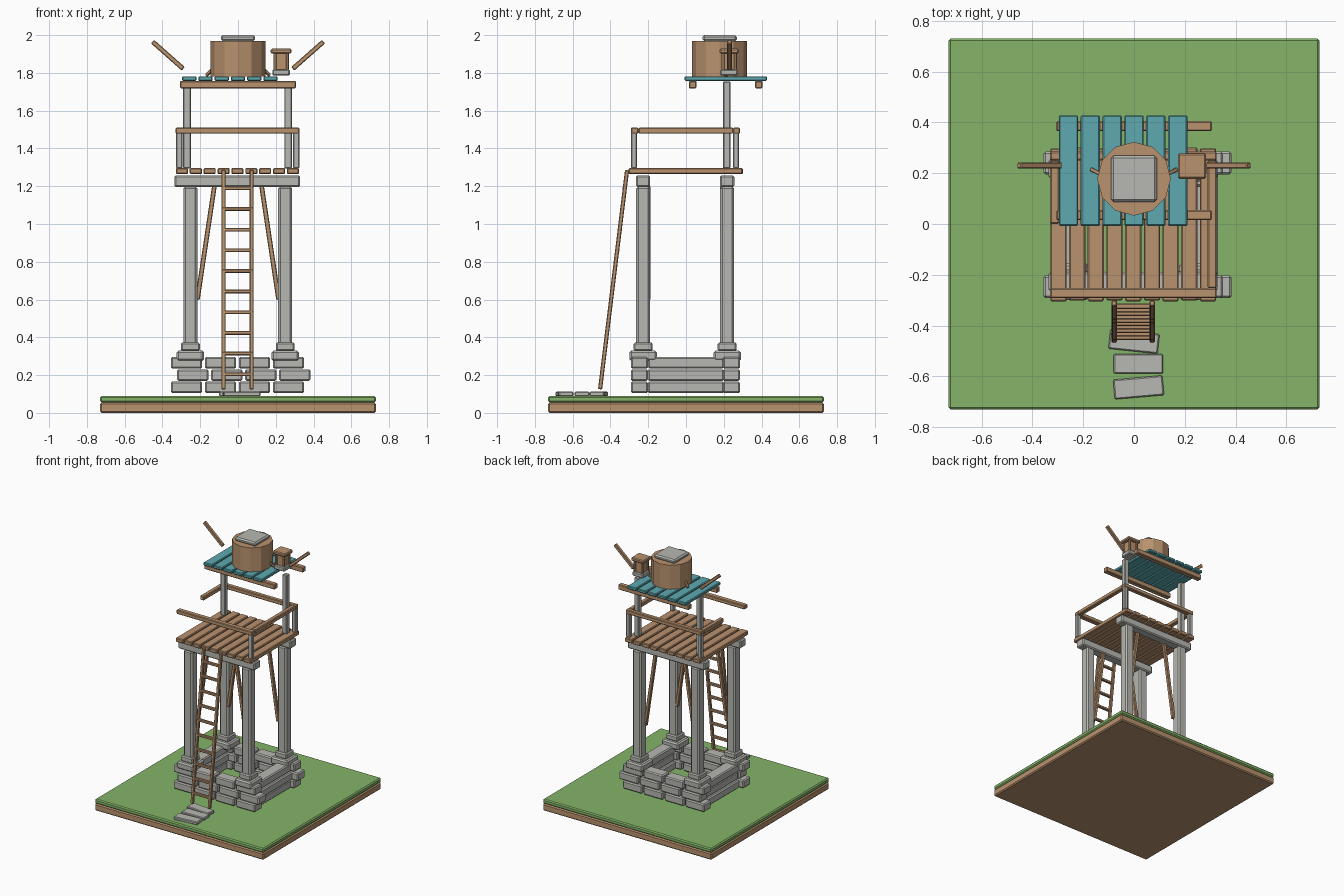
import bpy, math
from mathutils import Vector

if "Cube" in bpy.data.objects:
    bpy.data.objects.remove(bpy.data.objects["Cube"])


def material(name, rgb):
    m = bpy.data.materials.new(name)
    m.diffuse_color = (*rgb, 1)
    m.use_nodes = True
    m.node_tree.nodes["Principled BSDF"].inputs["Base Color"].default_value = m.diffuse_color
    return m


WOOD = material("wood", (0.485, 0.287, 0.156))
STONE = material("pale stone", (0.475, 0.48, 0.445))
GRASS = material("grass", (0.235, 0.462, 0.141))
TEAL = material("teal paint", (0.109, 0.402, 0.434))


def finish(ob, name, mat, bevel):
    ob.name = name
    ob.data.materials.append(mat)
    if bevel:
        b = ob.modifiers.new("bevel", 'BEVEL')
        b.width = bevel
        b.segments = 1
    return ob


def box(name, mat, center, size, bevel=0.005, turn=0):
    bpy.ops.mesh.primitive_cube_add(size=1, location=center)
    ob = bpy.context.object
    ob.scale = size
    bpy.ops.object.transform_apply(location=False, rotation=False, scale=True)
    ob.rotation_euler.z = math.radians(turn)
    return finish(ob, name, mat, bevel)


def span(name, mat, x, y, z, bevel=0.005):
    """Box from its extents on each axis."""
    c = [(a + b) / 2 for a, b in (x, y, z)]
    return box(name, mat, c, [b - a for a, b in (x, y, z)], bevel)


def stick(name, mat, p, q, thick, bevel=0.004):
    """Square bar between two points."""
    p, q = Vector(p), Vector(q)
    ob = box(name, mat, (p + q) / 2, (thick, thick, (q - p).length), bevel)
    d = q - p
    ob.rotation_euler = d.to_track_quat('Z', 'Y').to_euler()
    return ob


# Ground slab
span("soil", WOOD, (-.73, .73), (-.73, .73), (0, .055), .008)
span("grass", GRASS, (-.73, .73), (-.73, .73), (.055, .09), .008)

# Stepping stones
for x, y, turn in ((0, -.462, -6), (.017, -.55, 0), (.018, -.643, 5)):
    box("stepping_stone", STONE, (x, y, .1), (.195, .078, .024), .005, turn)

# Stone foundation: brick rows front and back, long blocks on the sides
for row in range(3):
    z = .135 + .065 * row
    shift = .03 if row == 1 else -.003
    for y in (-.247, .24):
        for i in range(4):
            box("foundation_brick", STONE,
                (-.27 + .18 * i + shift, y, z), (.166, .09, .062), .008)
    for s in (-1, 1):
        box("foundation_side", STONE, (s * .275 + shift * .3, 0, z), (.095, .4, .062), .008)

# Four legs with stepped bases
for x in (-.252, .25):
    for y in (-.227, .218):
        box("leg_base", STONE, (x, y, .302), (.145, .145, .055), .01)
        box("leg_collar", STONE, (x, y, .35), (.1, .1, .045), .008)
        box("leg", STONE, (x, y, .74), (.074, .074, .92), .012)

# Cross beams and diagonal braces under the deck
for y in (-.227, .218):
    box("cross_beam", STONE, (-.004, y, 1.227), (.665, .075, .062), .008)
    for s in (-1, 1):
        inner = y * .88
        stick("brace", WOOD, (s * .125, inner, 1.2), (s * .215, inner, .6), .025)

# Deck planks
for i in range(9):
    box("deck_plank", WOOD, (-.297 + .0735 * i, -.003 + .003 * (i % 2), 1.28),
        (.064, .602, .032), .005)

# Railing, with a broken left side
for x, y in ((.308, -.275), (.308, .265), (-.312, .265)):
    span("rail_post", STONE, (x - .017, x + .017), (y - .016, y + .016), (1.295, 1.485))
span("front_rail", WOOD, (-.33, .325), (-.292, -.252), (1.478, 1.51))
span("back_rail", WOOD, (-.33, .325), (.25, .285), (1.478, 1.51))
span("right_rail", WOOD, (.29, .325), (-.252, .25), (1.478, 1.51))
span("left_rail", WOOD, (-.33, -.295), (0, .25), (1.478, 1.51))

# Ladder
top, bottom = Vector((0, -.312, 1.285)), Vector((0, -.455, .125))
for x in (-.077, .072):
    stick("ladder_side", WOOD, top + Vector((x, 0, 0)), bottom + Vector((x, 0, 0)), .022)
for i in range(10):
    z = .205 + .1093 * i
    p = bottom.lerp(top, (z - bottom.z) / (top.z - bottom.z))
    box("ladder_rung", WOOD, (-.002, p.y, z), (.168, .022, .02), .004)

# Roof posts, beams and painted planks
for x in (-.27, .265):
    span("roof_post", STONE, (x - .02, x + .02), (.195, .235), (1.295, 1.755))
for y in (.035, .385):
    box("roof_beam", WOOD, (0, y, 1.738), (.612, .04, .04))
for i in range(6):
    box("roof_plank", TEAL, (-.258 + .086 * i, .21, 1.77), (.076, .435, .024), .005)

# Water barrel with stone lid
bpy.ops.mesh.primitive_cylinder_add(vertices=12, radius=.145, depth=.19,
                                    location=(0, .178, 1.875))
finish(bpy.context.object, "barrel", WOOD, 0)
box("barrel_lid", STONE, (0, .178, 1.984), (.182, .182, .032), .01)

# Loose arms beside the roof and small barrel wedges
for s in (-1, 1):
    stick("arm", WOOD, (s * .29, .23, 1.822), (s * .452, .23, 1.965), .025)
    stick("barrel_wedge", WOOD, (s * .168, .215, 1.785), (s * .13, .196, 1.825), .016, .003)

# Lantern
lx, ly = .228, .228
box("lantern_base", STONE, (lx, ly, 1.802), (.092, .092, .034), .006)
box("lantern_body", WOOD, (lx, ly, 1.86), (.062, .062, .09), 0)
for sx in (-1, 1):
    for sy in (-1, 1):
        box("lantern_corner", WOOD, (lx + sx * .033, ly + sy * .033, 1.86),
            (.016, .016, .09), .003)
box("lantern_cap", WOOD, (lx, ly, 1.915), (.11, .1, .026), .006)
